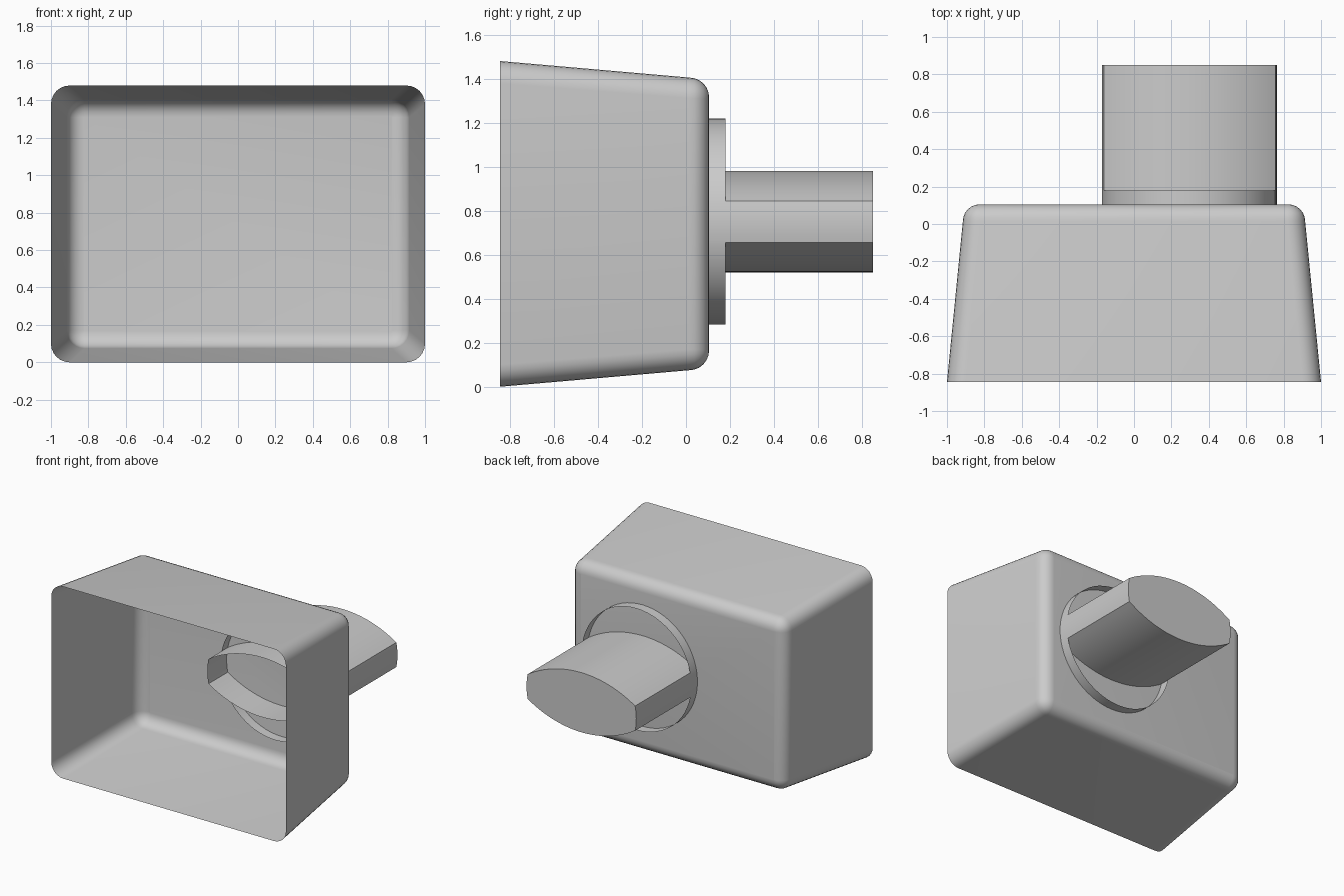
import bpy, bmesh, math
from mathutils import Vector

if "Cube" in bpy.data.objects:
    bpy.data.objects.remove(bpy.data.objects["Cube"])

grey = bpy.data.materials.new("light grey")
grey.use_nodes = True
COLOR = (0.6, 0.6, 0.6, 1)
grey.diffuse_color = COLOR
grey.node_tree.nodes["Principled BSDF"].inputs["Base Color"].default_value = COLOR

STEM_X, MID_Z, RADIUS = 0.297, 0.75, 0.468


def loft(name, loops, cap_end, angle):
    """Skin a row of matching closed loops, optionally closing the last."""
    bm = bmesh.new()
    rings = [[bm.verts.new(p) for p in loop] for loop in loops]
    for a, b in zip(rings, rings[1:]):
        n = len(a)
        for i in range(n):
            j = (i + 1) % n
            bm.faces.new((a[i], a[j], b[j], b[i]))
    if cap_end:
        bm.faces.new(rings[-1])
    bmesh.ops.recalc_face_normals(bm, faces=bm.faces)
    mesh = bpy.data.meshes.new(name)
    bm.to_mesh(mesh)
    bm.free()
    obj = bpy.data.objects.new(name, mesh)
    bpy.context.collection.objects.link(obj)
    mesh.materials.append(grey)
    bpy.ops.object.select_all(action='DESELECT')
    obj.select_set(True)
    bpy.context.view_layer.objects.active = obj
    bpy.ops.object.shade_smooth_by_angle(angle=math.radians(angle))
    return obj


def rounded_rect(half_w, half_h, r, y, steps=6):
    """Rounded rectangle in the xz plane at depth y."""
    pts = []
    for k, (sx, sz) in enumerate(((1, 1), (-1, 1), (-1, -1), (1, -1))):
        for i in range(steps + 1):
            a = math.pi / 2 * (k + i / steps)
            pts.append(Vector((sx * (half_w - r) + r * math.cos(a), y,
                               MID_Z - 0.01 + sz * (half_h - r) + r * math.sin(a))))
    return pts


# Hollow housing: tapered open shell with a filleted closed back
sections = [rounded_rect(1.0, 0.74, 0.1, -0.845)]
FILLET = 0.09
for i in range(7):
    a = math.pi / 2 * i / 6
    inset = FILLET * (1 - math.cos(a))
    sections.append(rounded_rect(0.915 - inset, 0.665 - inset,
                                 0.095 - inset, 0.015 + FILLET * math.sin(a)))
loft("housing", sections, True, 40)

# Thin open collar through the back wall
circle = [(math.cos(math.tau * i / 64) * RADIUS, math.sin(math.tau * i / 64) * RADIUS)
          for i in range(64)]


def place(profile, y):
    return [Vector((STEM_X + x, y, MID_Z + z)) for x, z in profile]


loft("collar", [place(circle, 0.03), place(circle, 0.18)], False, 40)

# Stem: two shallow arcs joined by ends that follow the collar circle
END_Z, TOP_Z = 0.095, 0.23
end_x = math.sqrt(RADIUS ** 2 - END_Z ** 2)
rise = TOP_Z - END_Z
arc_r = (end_x ** 2 + rise ** 2) / (2 * rise)
half = math.asin(end_x / arc_r)
tip = math.asin(END_Z / RADIUS)
upper = []
for i in range(25):
    a = half * (1 - i / 12)
    upper.append((arc_r * math.sin(a), TOP_Z - arc_r + arc_r * math.cos(a)))
left_end = [(-RADIUS * math.cos(tip * (1 - i / 3)), RADIUS * math.sin(tip * (1 - i / 3)))
            for i in range(1, 6)]
side = upper + left_end
profile = side + [(-x, -z) for x, z in side]
loft("stem", [place(profile, -0.13), place(profile, 0.85)], True, 30)
